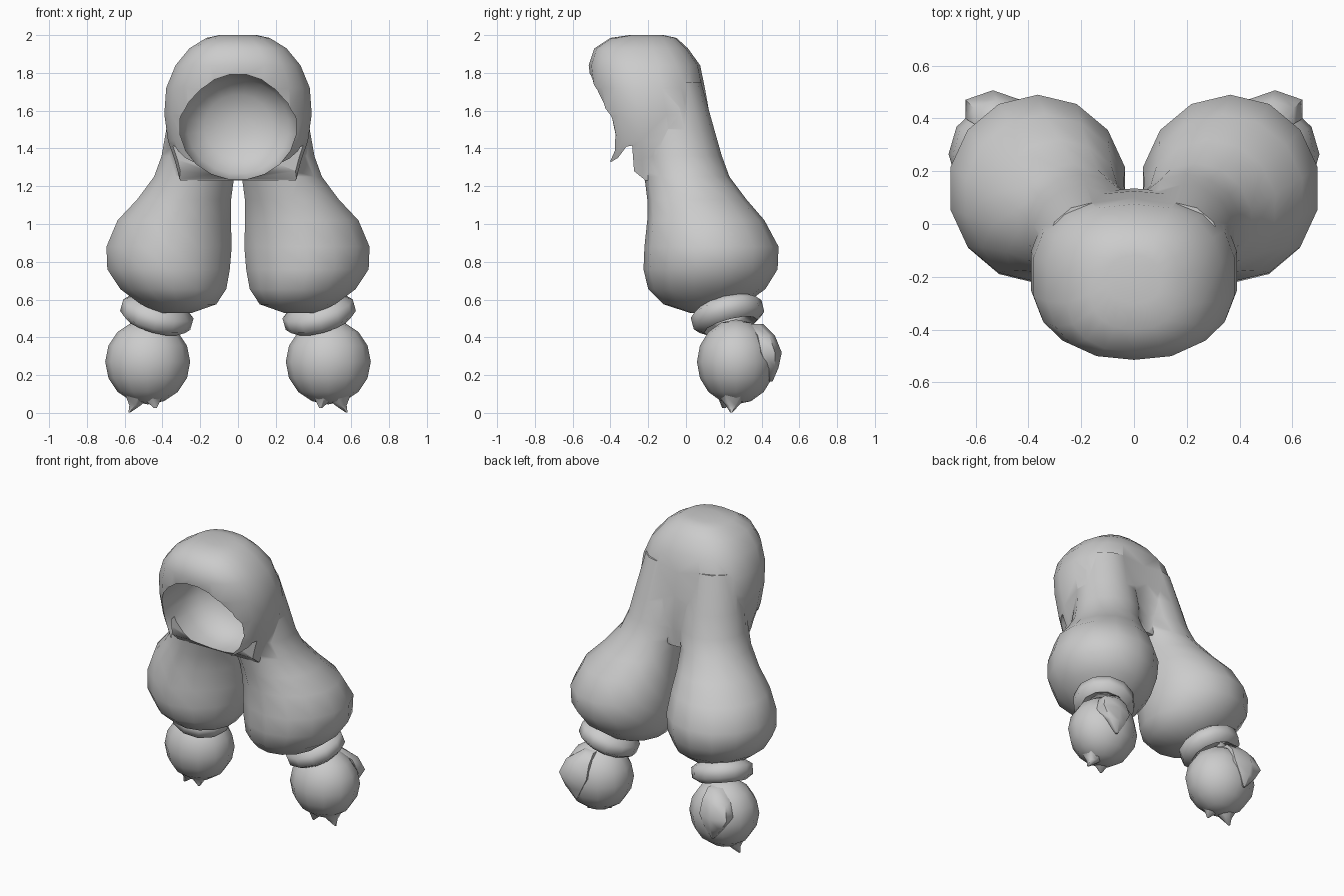
import bpy, bmesh, math
from mathutils import Vector

if "Cube" in bpy.data.objects:
    bpy.data.objects.remove(bpy.data.objects["Cube"])


def make(name, bm, angle=60):
    bm.normal_update()
    bmesh.ops.recalc_face_normals(bm, faces=bm.faces)
    if bm.calc_volume(signed=True) < 0:
        bmesh.ops.reverse_faces(bm, faces=bm.faces)
    me = bpy.data.meshes.new(name)
    bm.to_mesh(me)
    bm.free()
    ob = bpy.data.objects.new(name, me)
    bpy.context.collection.objects.link(ob)
    smooth(ob, angle)
    return ob


def smooth(ob, angle):
    bpy.ops.object.select_all(action='DESELECT')
    ob.select_set(True)
    bpy.context.view_layer.objects.active = ob
    bpy.ops.object.shade_smooth_by_angle(angle=math.radians(angle))


def loft(name, rings, n=14, power=1.0):
    """Skin closed sections given as (centre, half axis a, half axis b)."""
    bm = bmesh.new()
    loops = []
    for c, a, b in rings:
        loop = []
        for i in range(n):
            t = 2 * math.pi * (i + 0.5) / n
            f = [math.copysign(abs(k) ** power, k) for k in (math.cos(t), math.sin(t))]
            loop.append(bm.verts.new(Vector(c) + Vector(a) * f[0] + Vector(b) * f[1]))
        loops.append(loop)
    for p, q in zip(loops, loops[1:]):
        for i in range(n):
            j = (i + 1) % n
            bm.faces.new((p[i], p[j], q[j], q[i]))
    bm.faces.new(loops[0])
    bm.faces.new(loops[-1])
    return make(name, bm)


def level(z, x0, x1, y0, y1):
    """Horizontal section from its x and y limits."""
    return (((x0 + x1) / 2, (y0 + y1) / 2, z), ((x1 - x0) / 2, 0, 0), (0, (y1 - y0) / 2, 0))


def boolean(ob, other, op):
    """Apply a boolean with the first solver that yields a mesh."""
    mod = ob.modifiers.new("bool", 'BOOLEAN')
    mod.operation, mod.object = op, other
    result = None
    for solver in ('MANIFOLD', 'EXACT', 'FLOAT'):
        mod.solver = solver
        ob.update_tag()
        dg = bpy.context.evaluated_depsgraph_get()
        dg.update()
        result = bpy.data.meshes.new_from_object(ob.evaluated_get(dg))
        if len(result.polygons) > 20:
            break
    assert len(result.polygons) > 20, "boolean failed: " + other.name
    ob.modifiers.clear()
    ob.data = result
    bpy.data.objects.remove(other)


def lock(name, path, s):
    """Tapered curl of hair; path holds (x, y, z, half width, half depth)."""
    return loft(name, [((s * x, y, z), (w, 0, 0), (0, d, 0)) for x, y, z, w, d in path], 6)


# Cap of hair
cap = loft("hair", [level(z, -x, x, y0, y1) for z, x, y0, y1 in (
    (2.00, .10, -.30, -.12), (1.985, .17, -.40, -.05), (1.93, .26, -.485, .01),
    (1.84, .335, -.515, .075), (1.72, .385, -.50, .10), (1.58, .395, -.48, .125),
    (1.44, .375, -.465, .135), (1.34, .34, -.455, .135), (1.23, .31, -.445, .13))],
    n=18, power=.8)

# Trim the lower front edge so the side locks hang in points
bm = bmesh.new()
outline = [(-.45, 1.28), (-.41, 1.32), (-.36, 1.35), (-.315, 1.41), (-.285, 1.415), (-.275, 1.28),
           (-.22, 1.235), (-.2, 1.1), (-.8, 1.1), (-.8, 1.28)]
ends = [[bm.verts.new((x, y, z)) for y, z in outline] for x in (-.6, .6)]
for i in range(len(outline)):
    j = (i + 1) % len(outline)
    bm.faces.new((ends[0][i], ends[0][j], ends[1][j], ends[1][i]))
for end in ends:
    bm.faces.new(end)
boolean(cap, make("trim_cutter", bm), 'DIFFERENCE')

# Two swelling tails joined to the cap
tail = [(1.75, -.02, .34, -.30, .08), (1.5, -.02, .385, -.25, .15), (1.36, -.02, .41, -.24, .19),
        (1.25, .015, .45, -.22, .23), (1.13, .03, .54, -.205, .32), (1.02, .03, .645, -.205, .415),
        (.88, .025, .705, -.22, .49), (.76, .035, .70, -.225, .485), (.655, .055, .63, -.20, .42),
        (.575, .11, .52, -.12, .31), (.53, .24, .42, .02, .20)]
for s in (1, -1):
    t = loft("tail", [level(z, min(s * a, s * b), max(s * a, s * b), c, d) for z, a, b, c, d in tail], 14)
    boolean(cap, t, 'UNION')

# Round hollow for the face
hollow = loft("face_cutter", [((0, y, 1.515), (rx, 0, 0), (0, 0, rz)) for y, rx, rz in (
    (-.8, .275, .28), (-.48, .275, .28), (-.40, .31, .283), (-.15, .31, .28),
    (-.05, .27, .25), (.02, .18, .17), (.05, .06, .06))], 20)
boolean(cap, hollow, 'DIFFERENCE')
smooth(cap, 60)

for s, side in ((1, "right"), (-1, "left")):
    # Hair tie
    bm = bmesh.new()
    axis = Vector((-.28 * s, -.26, 1)).normalized()
    turn = Vector((0, 0, 1)).rotation_difference(axis)
    N, M = 12, 6
    grid = []
    for i in range(N):
        u = 2 * math.pi * i / N
        row = []
        for j in range(M):
            v = 2 * math.pi * (j + .5) / M
            r = .145 + .055 * math.cos(v)
            p = turn @ Vector((r * math.cos(u), r * math.sin(u), .065 * math.sin(v)))
            row.append(bm.verts.new(p + Vector((.43 * s, .22, .52))))
        grid.append(row)
    for i in range(N):
        for j in range(M):
            k, l = (i + 1) % N, (j + 1) % M
            bm.faces.new((grid[i][j], grid[k][j], grid[k][l], grid[i][l]))
    make(side + "_hair_tie", bm)

    # Puff of hair under the tie
    bm = bmesh.new()
    bmesh.ops.create_uvsphere(bm, u_segments=12, v_segments=8, radius=.225)
    bmesh.ops.scale(bm, vec=(1, .92, 1), verts=bm.verts)
    bmesh.ops.translate(bm, vec=(.478 * s, .265, .27), verts=bm.verts)
    make(side + "_puff", bm)

    # Curled ends and a lock wrapped over the back
    lock(side + "_outer_curl", [(.51, .25, .16, .13, .13), (.525, .25, .09, .08, .08),
                                (.545, .245, .04, .035, .035), (.575, .24, .002, .006, .006)], s)
    lock(side + "_inner_curl", [(.45, .23, .14, .11, .10), (.455, .22, .08, .06, .05),
                                (.437, .20, .025, .008, .008)], s)
    lock(side + "_back_lock", [(.48, .36, .47, .05, .05), (.52, .41, .41, .10, .06),
                               (.535, .435, .32, .12, .072), (.53, .45, .24, .07, .04),
                               (.52, .45, .165, .008, .008)], s)
